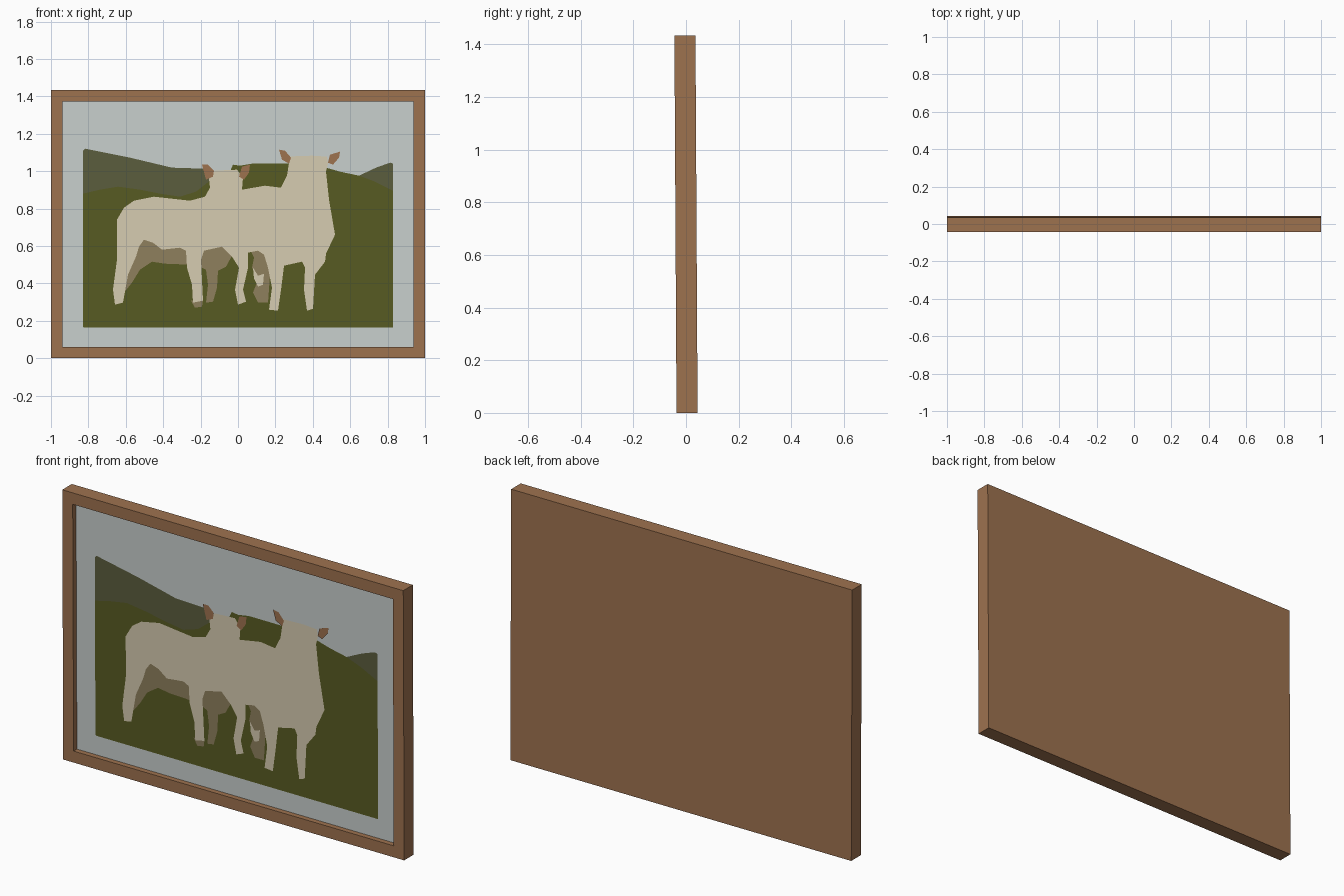
import bpy, bmesh
from mathutils import Vector

H, D, BORDER, RECESS = 1.433, 0.08, 0.061, 0.028
LEAN = 0.0056            # the picture tilts slightly forward at the top
S = 187.0                # drawing units per model unit


def material(name, rgb):
    lin = [((c / 255 + 0.055) / 1.055) ** 2.4 for c in rgb]
    m = bpy.data.materials.new(name)
    m.diffuse_color = (*lin, 1)
    return m


wood = material("wood_brown", (158, 114, 79))
sky = material("pale_sky", (201, 208, 206))
grass = material("olive_grass", (88, 91, 34))
hill = material("grey_green_hill", (91, 93, 62))
cream = material("cream_wool", (215, 205, 177))
tan = material("tan_shade", (143, 128, 94))


def finish(bm, name, mats):
    for v in bm.verts:
        v.co.y -= LEAN * (v.co.z - H / 2)
    me = bpy.data.meshes.new(name)
    bm.to_mesh(me)
    bm.free()
    for m in mats:
        me.materials.append(m)
    ob = bpy.data.objects.new(name, me)
    bpy.context.collection.objects.link(ob)
    return ob


def plate(name, mat, layer, pts):
    """Flat cut-out just in front of the panel, drawn on the front view grid."""
    bm = bmesh.new()
    y = -D / 2 + RECESS - 0.0015 * layer
    f = bm.faces.new([bm.verts.new(((px - 238) / S, y, (358.5 - pz) / S)) for px, pz in pts])
    f.normal_update()
    if f.normal.y > 0:
        f.normal_flip()
    bmesh.ops.triangulate(bm, faces=[f])
    return finish(bm, name, [mat])


# Frame with solid back; recessed front face becomes the sky panel
bm = bmesh.new()
bmesh.ops.create_cube(bm, size=1)
for v in bm.verts:
    v.co = Vector((v.co.x * 2, v.co.y * D, (v.co.z + 0.5) * H))
bm.normal_update()
front = min(bm.faces, key=lambda f: f.normal.y)
bmesh.ops.inset_region(bm, faces=[front], thickness=BORDER, use_even_offset=True)
ext = bmesh.ops.extrude_discrete_faces(bm, faces=[front])
panel = ext["faces"][0]
bmesh.ops.translate(bm, verts=panel.verts, vec=(0, RECESS, 0))
panel.material_index = 1
bmesh.ops.recalc_face_normals(bm, faces=bm.faces)
finish(bm, "frame", [wood, sky])

# Landscape
plate("meadow", grass, 1, [
    (83, 194), (100, 190), (118, 187), (140, 190), (160, 194), (180, 197), (196, 192),
    (210, 181), (216, 174), (230, 172), (233, 165), (240, 166), (252, 164), (288, 164),
    (326, 168), (340, 172), (359, 176), (375, 182), (393, 191), (393, 328), (84, 328), (83, 327)])
plate("left_hill", hill, 1, [
    (83, 151), (85, 149), (130, 158), (172, 168), (204, 169), (212, 175), (210, 181),
    (196, 192), (180, 197), (160, 194), (140, 190), (118, 187), (100, 190), (83, 194)])
plate("right_hill", hill, 1, [
    (359, 176), (376, 168), (390, 163), (393, 164), (393, 191), (375, 182)])

# Shaded bellies and far legs
plate("belly_shade", tan, 2, [
    (140, 238), (150, 240), (160, 246), (188, 246), (190, 265), (165, 264), (152, 262),
    (140, 270), (132, 283), (124, 293), (124, 270), (136, 250)])
plate("middle_leg_shade", tan, 2, [
    (198, 248), (222, 246), (232, 256), (226, 267), (218, 271), (217, 288), (213, 302),
    (206, 303), (208, 285), (206, 270), (198, 266)])
plate("hoof_shade", tan, 2, [(191, 301), (203, 300), (202, 307), (195, 308)])
plate("far_leg_shade", tan, 2, [
    (250, 250), (266, 250), (270, 275), (268, 303), (258, 303), (253, 293),
    (258, 280), (252, 268), (254, 258)])

# Two animals, one joined silhouette
plate("animal_bodies", cream, 3, [
    (117, 220), (124, 208), (134, 201), (154, 197), (190, 201), (205, 197), (210, 188),
    (209, 179), (215, 171), (237, 170), (243, 178), (242, 190), (265, 186), (281, 188),
    (287, 176), (289, 163), (284, 157), (312, 156), (327, 157), (328, 164), (326, 172),
    (329, 200), (335, 235), (326, 254), (325, 262), (315, 275), (313, 309), (307, 311),
    (304, 290), (305, 268), (302, 262), (284, 266), (281, 290), (278, 311), (269, 310),
    (272, 288), (268, 268), (264, 255), (258, 251), (248, 253), (248, 268), (243, 290),
    (246, 302), (238, 305), (235, 290), (239, 268), (232, 257), (222, 247), (204, 251),
    (201, 260), (203, 301), (193, 303), (192, 285), (187, 268), (186, 251), (180, 248),
    (162, 250), (153, 243), (144, 240), (139, 247), (136, 257), (128, 275), (123, 303),
    (115, 305), (113, 290), (117, 260)])
plate("far_leg_patch", cream, 3, [
    (253, 268), (258, 276), (264, 274), (263, 285), (258, 287), (254, 279)])

# Ears
for i, pts in enumerate([
        [(202, 165), (208, 165), (214, 171), (213, 177), (206, 180)],
        [(239, 177), (242, 167), (250, 165), (249, 173), (244, 180)],
        [(279, 150), (285, 151), (291, 158), (289, 164), (282, 160)],
        [(328, 163), (330, 155), (340, 152), (339, 158), (333, 165)]]):
    plate("ear_%d" % (i + 1), wood, 4, pts)
